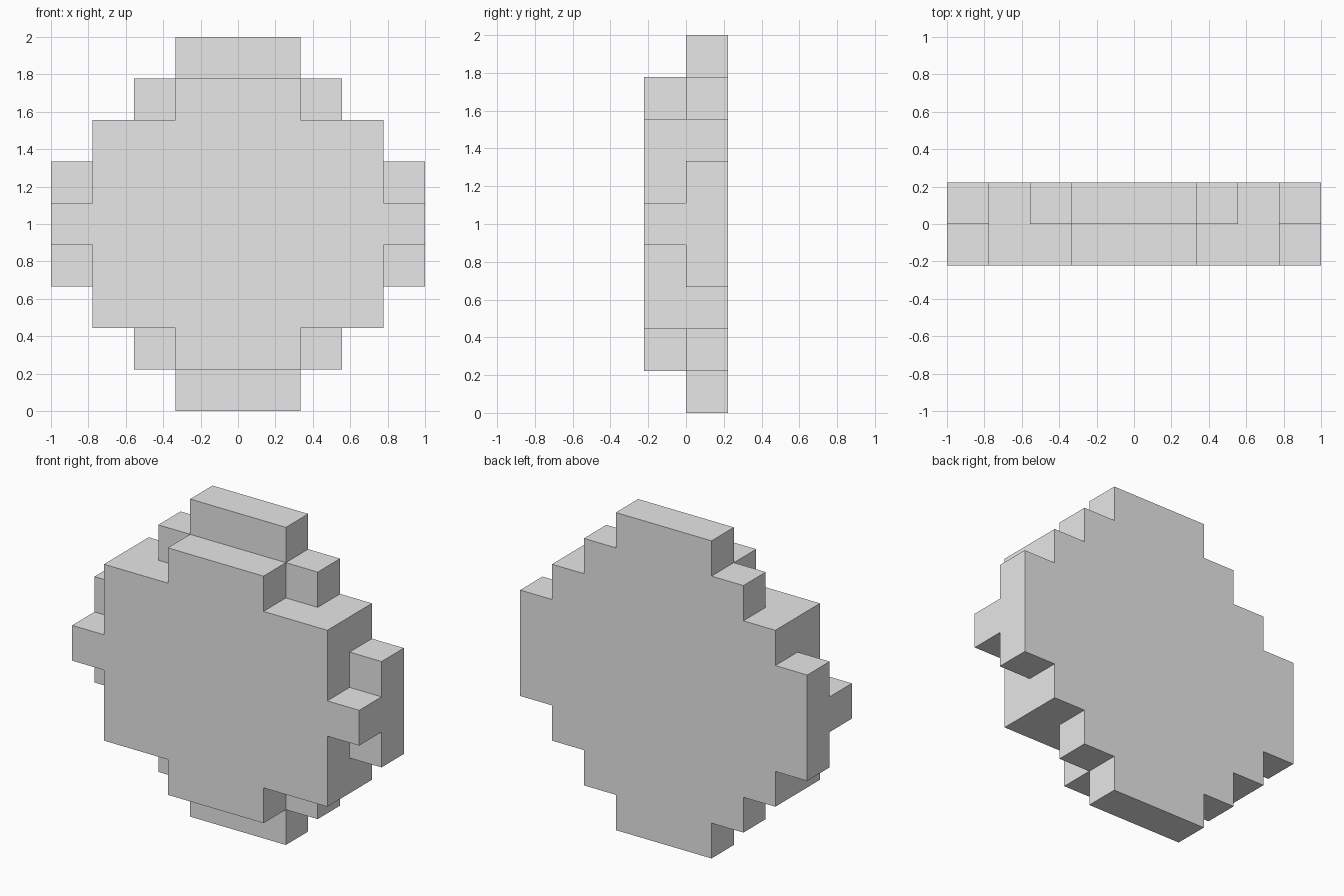
import bpy
import bmesh
import math
from mathutils import Vector

cube = bpy.data.objects.get("Cube")
if cube:
    bpy.data.objects.remove(cube, do_unlink=True)

UNIT = 2 / 9  # edge length of one block

# Blocks on each side of the centre column, per row from bottom to top
FRONT_REACH = [None, 1, 3, 3, 4, 3, 3, 1, None]
BACK_REACH = [1, 2, 3, 4, 4, 4, 3, 2, 1]


def filled_cells():
    """Block positions (column, layer, row) of the two-layer disc."""
    cells = set()
    for layer, reaches in enumerate((FRONT_REACH, BACK_REACH)):
        for row, reach in enumerate(reaches):
            if reach is not None:
                cells.update((col, layer, row) for col in range(-reach, reach + 1))
    return cells


def add_shell(bm, cells):
    """Add a square wherever a block borders empty space."""
    for cell in cells:
        centre = Vector((cell[0], cell[1] - 0.5, cell[2] + 0.5))
        for axis in range(3):
            for sign in (-1, 1):
                step = Vector((0, 0, 0))
                step[axis] = sign
                if tuple(int(c + s) for c, s in zip(cell, step)) in cells:
                    continue
                u = Vector((0, 0, 0))
                u[(axis + 1) % 3] = 0.5
                v = step.cross(u)
                mid = centre + step / 2
                corners = (mid - u - v, mid + u - v, mid + u + v, mid - u + v)
                bm.faces.new([bm.verts.new(c * UNIT) for c in corners])


# Stepped disc: one closed shell with the flat areas merged
bm = bmesh.new()
add_shell(bm, filled_cells())
bmesh.ops.remove_doubles(bm, verts=bm.verts, dist=0.001)
bmesh.ops.dissolve_limit(bm, angle_limit=math.radians(1),
                         verts=bm.verts, edges=bm.edges)
mesh = bpy.data.meshes.new("stepped_disc")
bm.to_mesh(mesh)
bm.free()

# Plain grey finish
grey = bpy.data.materials.new("plain_grey")
grey.use_nodes = True
colour = (0.8, 0.8, 0.8, 1)
grey.diffuse_color = colour
grey.node_tree.nodes["Principled BSDF"].inputs["Base Color"].default_value = colour
mesh.materials.append(grey)

disc = bpy.data.objects.new("stepped_disc", mesh)
bpy.context.collection.objects.link(disc)
